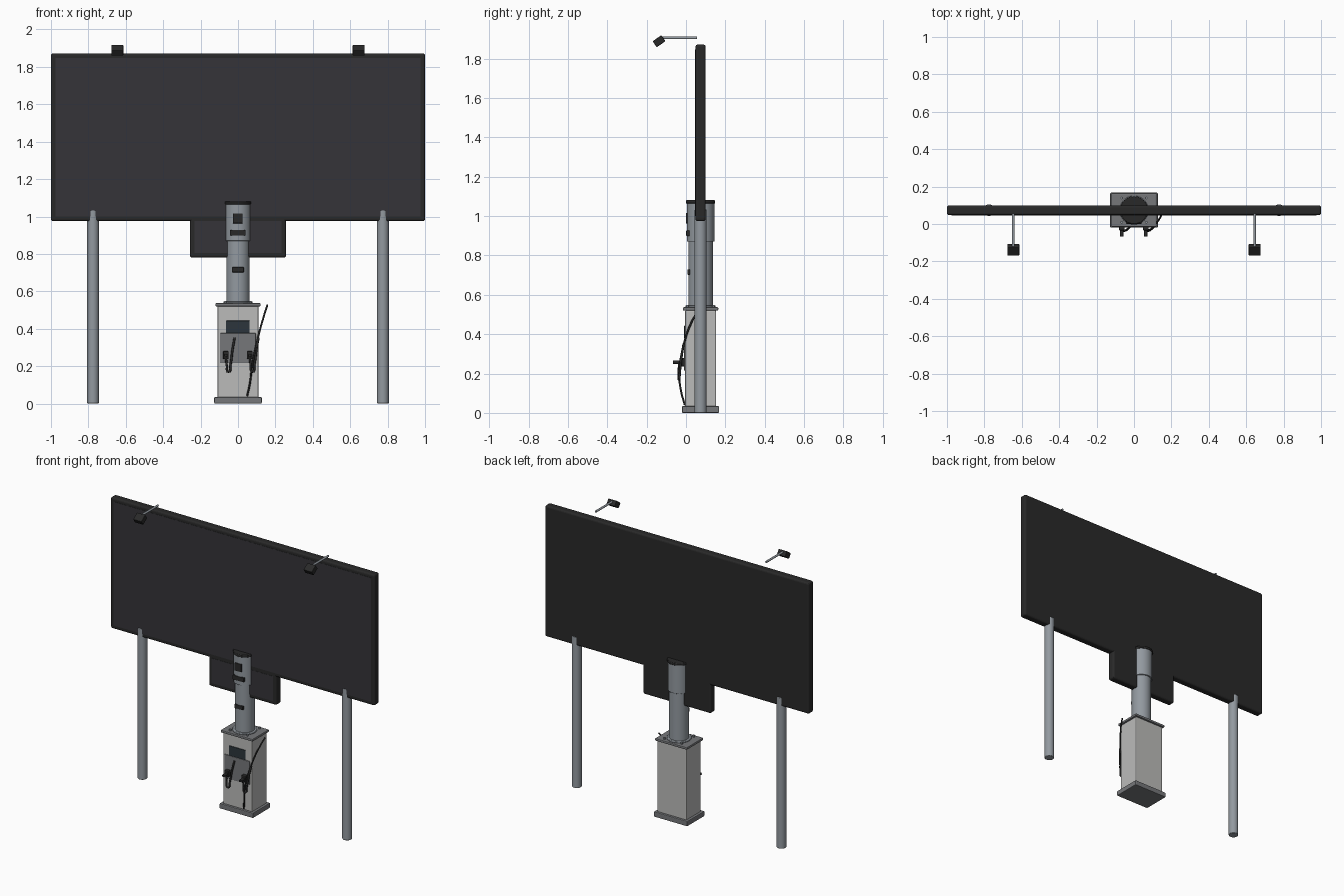
import bpy, math
from mathutils import Vector

if "Cube" in bpy.data.objects:
    bpy.data.objects.remove(bpy.data.objects["Cube"])

CY = 0.074  # shared depth centre of board, posts and charger


def mat(name, r, g, b):
    m = bpy.data.materials.new(name)
    m.diffuse_color = (r, g, b, 1)
    m.use_nodes = True
    m.node_tree.nodes["Principled BSDF"].inputs["Base Color"].default_value = m.diffuse_color
    return m


BLACK = mat("black", 0.022, 0.022, 0.022)
PANEL = mat("panel_dark", 0.035, 0.034, 0.04)
STEEL = mat("steel", 0.29, 0.32, 0.35)
GREY = mat("trim_grey", 0.18, 0.185, 0.195)
BODY = mat("cabinet_light", 0.5, 0.5, 0.49)
GLASS = mat("screen_glass", 0.025, 0.035, 0.045)


def finish(o, name, m, bevel, segs=2):
    o.name = name
    o.data.materials.append(m)
    if bevel:
        b = o.modifiers.new("bevel", 'BEVEL')
        b.width, b.segments, b.limit_method = bevel, segs, 'ANGLE'
    return o


def box(name, lo, hi, m, bevel=0.0, segs=2):
    lo, hi = Vector(lo), Vector(hi)
    bpy.ops.mesh.primitive_cube_add(size=1, location=(lo + hi) / 2)
    o = bpy.context.object
    o.scale = hi - lo
    bpy.ops.object.transform_apply(location=False, rotation=False, scale=True)
    return finish(o, name, m, bevel, segs)


def rod(name, a, b, r, m, bevel=0.0, sides=32):
    a, b = Vector(a), Vector(b)
    bpy.ops.mesh.primitive_cylinder_add(vertices=sides, radius=r, depth=(b - a).length,
                                        location=(a + b) / 2)
    o = bpy.context.object
    o.rotation_euler = (b - a).to_track_quat('Z', 'Y').to_euler()
    bpy.ops.object.shade_smooth_by_angle(angle=math.radians(40))
    return finish(o, name, m, bevel)


def cable(name, pts, r):
    c = bpy.data.curves.new(name, 'CURVE')
    c.dimensions, c.bevel_depth, c.bevel_resolution = '3D', r, 3
    c.use_fill_caps = True
    s = c.splines.new('BEZIER')
    s.bezier_points.add(len(pts) - 1)
    for p, co in zip(s.bezier_points, pts):
        p.co = co
        p.handle_left_type = p.handle_right_type = 'AUTO'
    o = bpy.data.objects.new(name, c)
    bpy.context.collection.objects.link(o)
    c.materials.append(BLACK)


def sign(name, x, z0, z1):
    # framed board with a shallow recessed face on the front
    o = box(name, (-x, CY - 0.026, z0), (x, CY + 0.026, z1), BLACK, 0.012, 3)
    box(name + "_face", (-x + 0.025, CY - 0.0275, z0 + 0.025),
        (x - 0.025, CY - 0.02, z1 - 0.025), PANEL)
    return o


# billboard and the smaller plate below it
sign("main_board", 1.0, 0.975, 1.872)
sign("lower_board", 0.257, 0.78, 1.0)

for s, side in ((-1, "left"), (1, "right")):
    # support posts, slightly thicker than the board
    rod(side + "_post", (s * 0.775, CY, 0), (s * 0.775, CY, 1.033), 0.031, STEEL, 0.003)
    # lamp arm and tilted lamp head
    x = s * 0.645
    rod(side + "_lamp_arm", (x, -0.125, 1.906), (x, 0.055, 1.906), 0.007, STEEL, 0, 16)
    lamp = box(side + "_lamp_head", (-0.032, -0.027, -0.0185), (0.032, 0.027, 0.0185), BLACK, 0.004)
    lamp.location = (x, -0.137, 1.889)
    lamp.rotation_euler = (math.radians(35), 0, 0)

# charger cabinet
box("plinth", (-0.127, -0.02, 0), (0.127, 0.168, 0.035), GREY, 0.005)
box("cabinet", (-0.11, -0.005, 0.03), (0.11, 0.153, 0.522), BODY, 0.006)
box("cabinet_lid", (-0.121, -0.016, 0.52), (0.121, 0.164, 0.537), GREY, 0.005)
box("screen", (-0.064, -0.009, 0.376), (0.062, 0.0, 0.443), GLASS, 0.002)
box("connector_panel", (-0.097, -0.011, 0.216), (0.095, 0.0, 0.376), GREY, 0.003)

# round column with collar, sleeve and cap
rod("column_flange", (0, CY, 0.535), (0, CY, 0.546), 0.077, STEEL, 0.003, 48)
for i in (-1, 1):
    for j in (-1, 1):
        rod("flange_bolt", (i * 0.065, CY + j * 0.065, 0.535),
            (i * 0.065, CY + j * 0.065, 0.549), 0.007, STEEL, 0, 6)
rod("column", (0, CY, 0.54), (0, CY, 0.88), 0.0625, STEEL, 0, 48)
rod("column_sleeve", (0, CY, 0.87), (0, CY, 1.068), 0.07, STEEL, 0.002, 48)
rod("column_cap", (0, CY, 1.064), (0, CY, 1.081), 0.0745, BLACK, 0.004, 48)

# dark sensor windows on the column front
box("sensor_window", (-0.027, CY - 0.075, 0.963), (0.025, CY - 0.055, 1.017), BLACK, 0.004)
box("indicator_bar", (-0.043, CY - 0.073, 0.898), (0.041, CY - 0.045, 0.928), BLACK, 0.003)
box("column_slot", (-0.033, CY - 0.067, 0.702), (0.031, CY - 0.045, 0.729), BLACK, 0.003)

# two plug holsters with grips and looping cables
for x, side in ((-0.065, "left"), (0.063, "right")):
    box(side + "_holster", (x - 0.015, -0.034, 0.237), (x + 0.015, -0.005, 0.28), BLACK, 0.004)
    rod(side + "_plug_grip", (x, -0.03, 0.257), (x, -0.067, 0.257), 0.009, BLACK, 0.002, 20)
    cable(side + "_plug_cable", [(x, -0.035, 0.25), (x + 0.005, -0.037, 0.205),
                                 (x + 0.014, -0.036, 0.17), (x + 0.025, -0.031, 0.21),
                                 (x + 0.036, -0.022, 0.29), (x + 0.047, -0.012, 0.352)], 0.006)

# long supply cable hanging on the right side
cable("supply_cable", [(0.157, 0.07, 0.527), (0.142, 0.038, 0.48), (0.105, -0.012, 0.345),
                       (0.074, -0.034, 0.19), (0.064, -0.025, 0.11), (0.049, -0.006, 0.04)], 0.005)
